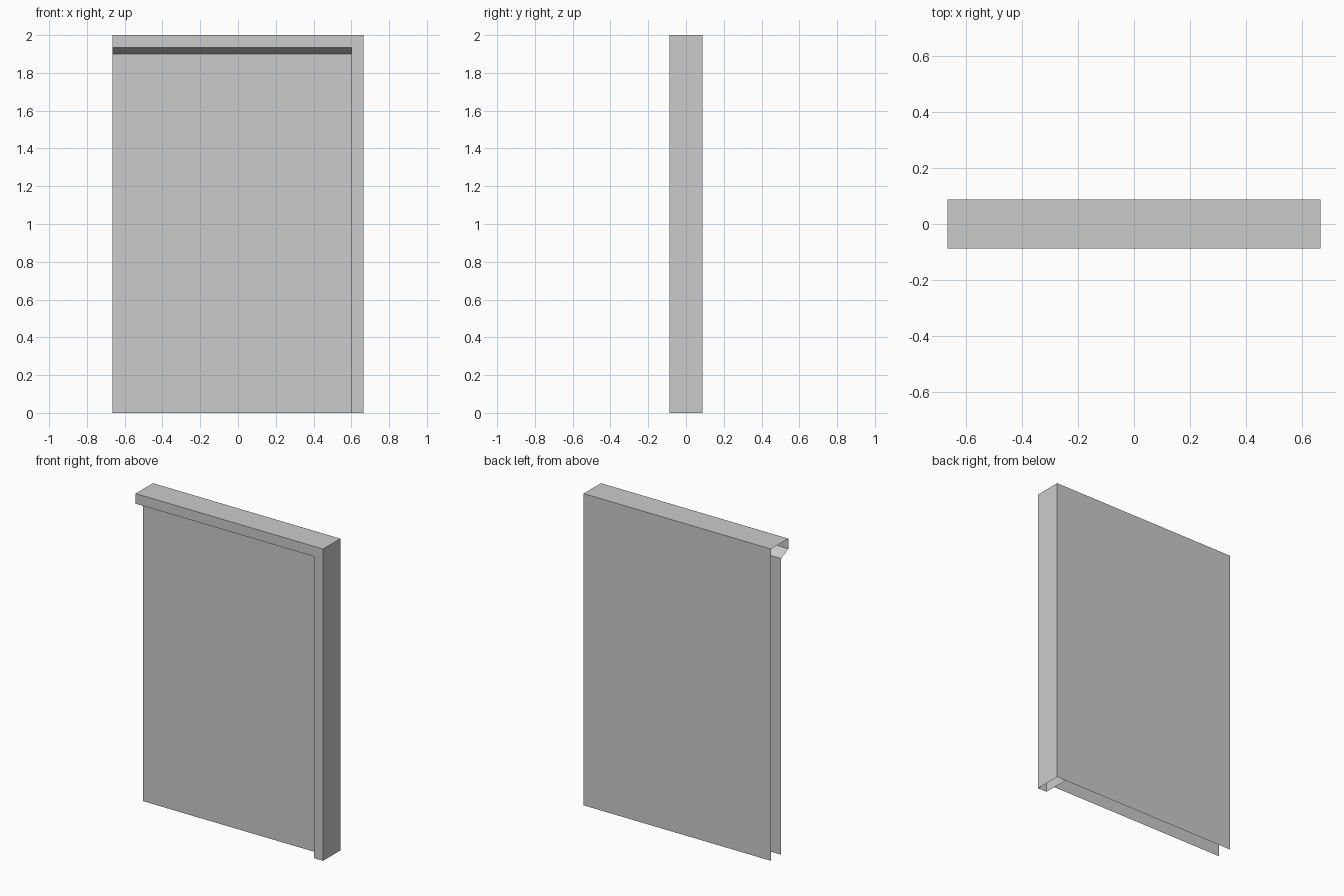
import bpy, bmesh

if "Cube" in bpy.data.objects:
    bpy.data.objects.remove(bpy.data.objects["Cube"])

W, D, H = 0.665, 0.0875, 2.0      # half width, half depth, height
INX, INZ = 0.60, 1.935            # inner edges of the frame
PY, PZ = -0.015, 1.90             # recessed panel plane and its top


def sheet(name, *quads):
    """Thin open surface made of a few quads, with shared edges welded."""
    bm = bmesh.new()
    for q in quads:
        bm.faces.new([bm.verts.new(p) for p in q])
    bmesh.ops.remove_doubles(bm, verts=bm.verts, dist=1e-5)
    me = bpy.data.meshes.new(name)
    bm.to_mesh(me)
    bm.free()
    ob = bpy.data.objects.new(name, me)
    bpy.context.collection.objects.link(ob)
    return ob


def xz(x0, x1, z0, z1, y):
    return [(x0, y, z0), (x1, y, z0), (x1, y, z1), (x0, y, z1)]


def yz(y0, y1, z0, z1, x):
    return [(x, y0, z0), (x, y1, z0), (x, y1, z1), (x, y0, z1)]


# Outer casing: front lintel strip, front jamb strip, top and right side
sheet("front_frame",
      xz(-W, INX, INZ, H, -D),
      xz(INX, W, INZ, H, -D),
      xz(INX, W, 0, INZ, -D))
sheet("top_cap", [(-W, -D, H), (W, -D, H), (W, D, H), (-W, D, H)])
sheet("right_side", yz(-D, D, 0, H, W))

# Back sheet
sheet("back_sheet", xz(W, -W, 0, H, D))

# Inner side of the jamb, running through to the back
sheet("jamb_reveal", yz(D, -D, 0, INZ, INX))

# Sloped underside of the lintel down to the recessed panel
sheet("lintel_slope", [(-W, PY, PZ), (INX, PY, PZ), (INX, -D, INZ), (-W, -D, INZ)])
sheet("recessed_panel", xz(-W, INX, 0, PZ, PY))
